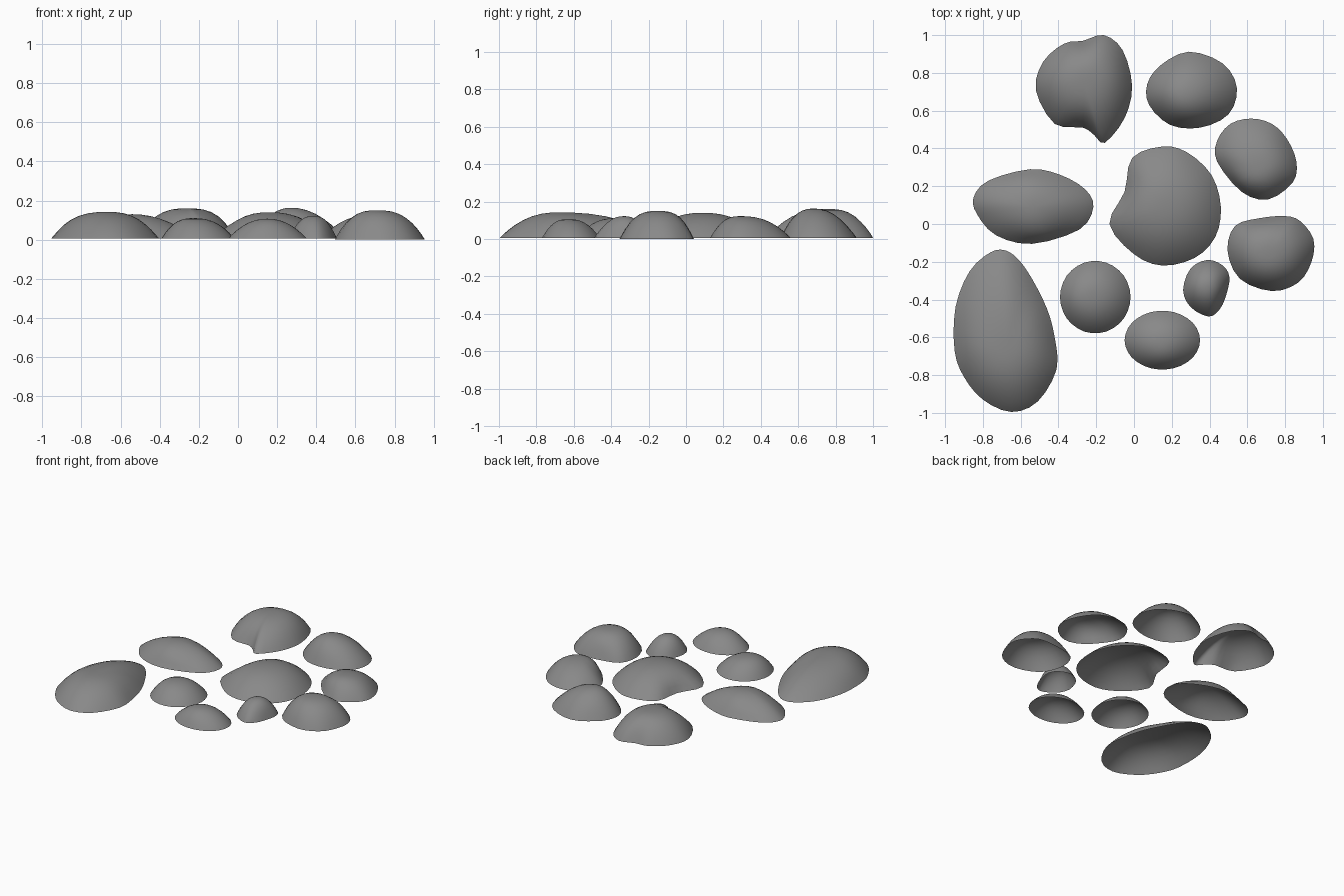
import bpy, bmesh
from math import cos, sin, pi
from mathutils import Vector

if "Cube" in bpy.data.objects:
    bpy.data.objects.remove(bpy.data.objects["Cube"])

grey = bpy.data.materials.new("dark_stone")
grey.diffuse_color = (.25, .25, .25, 1)
grey.use_nodes = True
grey.node_tree.nodes["Principled BSDF"].inputs["Base Color"].default_value = grey.diffuse_color


def smooth_loop(pts, n=3):
    """Closed Catmull-Rom curve through the outline points."""
    p = [Vector(q) for q in pts]
    out = []
    for i in range(len(p)):
        a, b, c, d = (p[(i + k) % len(p)] for k in (-1, 0, 1, 2))
        for j in range(n):
            t = j / n
            out.append(0.5 * (2 * b + (c - a) * t + (2 * a - 5 * b + 4 * c - d) * t ** 2
                              + (3 * b - a - 3 * c + d) * t ** 3))
    return out


def ellipse(cx, cy, rx, ry, n=10):
    return [(cx + rx * cos(2 * pi * i / n), cy + ry * sin(2 * pi * i / n)) for i in range(n)]


def relax(rays, steps):
    """Even out the ray lengths so notches fade towards the top."""
    n = len(rays)
    for _ in range(steps):
        size = [v.length for v in rays]
        rays = [v.normalized() * (size[i - 1] + 2 * size[i] + size[(i + 1) % n]) / 4
                for i, v in enumerate(rays)]
    return rays


def stone(name, outline, height, peak, power=2.2, base=0.006):
    """Open-bottomed dome: outline rings shrinking towards the peak."""
    top = Vector(peak)
    rays = [p - top for p in smooth_loop(outline)]
    n = len(rays)
    bm = bmesh.new()
    rings = []
    for k, r in enumerate((1, 0.94, 0.86, 0.75, 0.62, 0.47, 0.31, 0.15)):
        z = base + (height - base) * (1 - r ** power)
        rings.append([bm.verts.new((*(top + v * r), z)) for v in rays])
        rays = relax(rays, k)
    for lo, hi in zip(rings, rings[1:]):
        for i in range(n):
            j = (i + 1) % n
            bm.faces.new((lo[i], lo[j], hi[j], hi[i]))
    tip = bm.verts.new((*top, height))
    for i in range(n):
        bm.faces.new((rings[-1][i], rings[-1][(i + 1) % n], tip))
    bmesh.ops.recalc_face_normals(bm, faces=bm.faces)
    if sum(f.normal.z for f in bm.faces) < 0:
        bmesh.ops.reverse_faces(bm, faces=bm.faces)
    mesh = bpy.data.meshes.new(name)
    bm.to_mesh(mesh)
    bm.free()
    for f in mesh.polygons:
        f.use_smooth = True
    mesh.materials.append(grey)
    bpy.context.collection.objects.link(bpy.data.objects.new(name, mesh))


# back row
stone("stone_back_left",
      [(-.16, 1), (-.06, .92), (-.01, .73), (-.05, .56), (-.155, .43), (-.21, .47),
       (-.27, .51), (-.42, .53), (-.52, .71), (-.48, .86), (-.37, .955), (-.27, .97)],
      .16, (-.26, .76), 2.8)
stone("stone_back_right",
      [(.29, .912), (.47, .85), (.545, .72), (.5, .58), (.35, .51), (.19, .525),
       (.08, .63), (.07, .74), (.14, .84)], .163, (.27, .68))
# middle
stone("stone_centre",
      [(.15, .41), (.28, .38), (.41, .26), (.46, .09), (.43, -.07), (.32, -.18),
       (.15, -.22), (0, -.16), (-.13, 0), (-.05, .17), (-.01, .35)], .14, (.16, .09), 2.4)
stone("stone_left",
      [(-.85, .14), (-.77, .23), (-.55, .29), (-.39, .26), (-.26, .185), (-.215, .09),
       (-.29, -.03), (-.54, -.105), (-.73, -.06), (-.83, .05)], .13, (-.54, .09))
stone("stone_right_upper",
      [(.62, .558), (.73, .53), (.81, .45), (.86, .33), (.84, .22), (.71, .13), (.57, .17),
       (.44, .33), (.44, .44), (.51, .53)], .122, (.66, .29), 2.5)
stone("stone_right_lower",
      [(.8, .042), (.88, .015), (.95, -.08), (.94, -.2), (.87, -.31), (.73, -.355),
       (.56, -.29), (.495, -.14), (.535, -.01), (.66, .03)], .15, (.71, -.15), 2.8, 0)
# front
stone("stone_front_left",
      [(-.68, -.14), (-.61, -.19), (-.54, -.29), (-.46, -.45), (-.42, -.6), (-.41, -.77),
       (-.51, -.94), (-.65, -.995), (-.8, -.93), (-.9, -.81), (-.95, -.67), (-.945, -.44),
       (-.87, -.25), (-.76, -.15)],
      .142, (-.67, -.68), 2.5)
stone("stone_front_round", ellipse(-.205, -.387, .187, .192), .11, (-.23, -.385), 2.5)
stone("stone_front_oval", ellipse(.15, -.615, .2, .156), .107, (.15, -.63), 2.3)
stone("stone_small",
      [(.39, -.19), (.47, -.22), (.505, -.28), (.49, -.37), (.455, -.45), (.395, -.49),
       (.3, -.44), (.26, -.35), (.3, -.235)], .122, (.385, -.33), 2.4)
